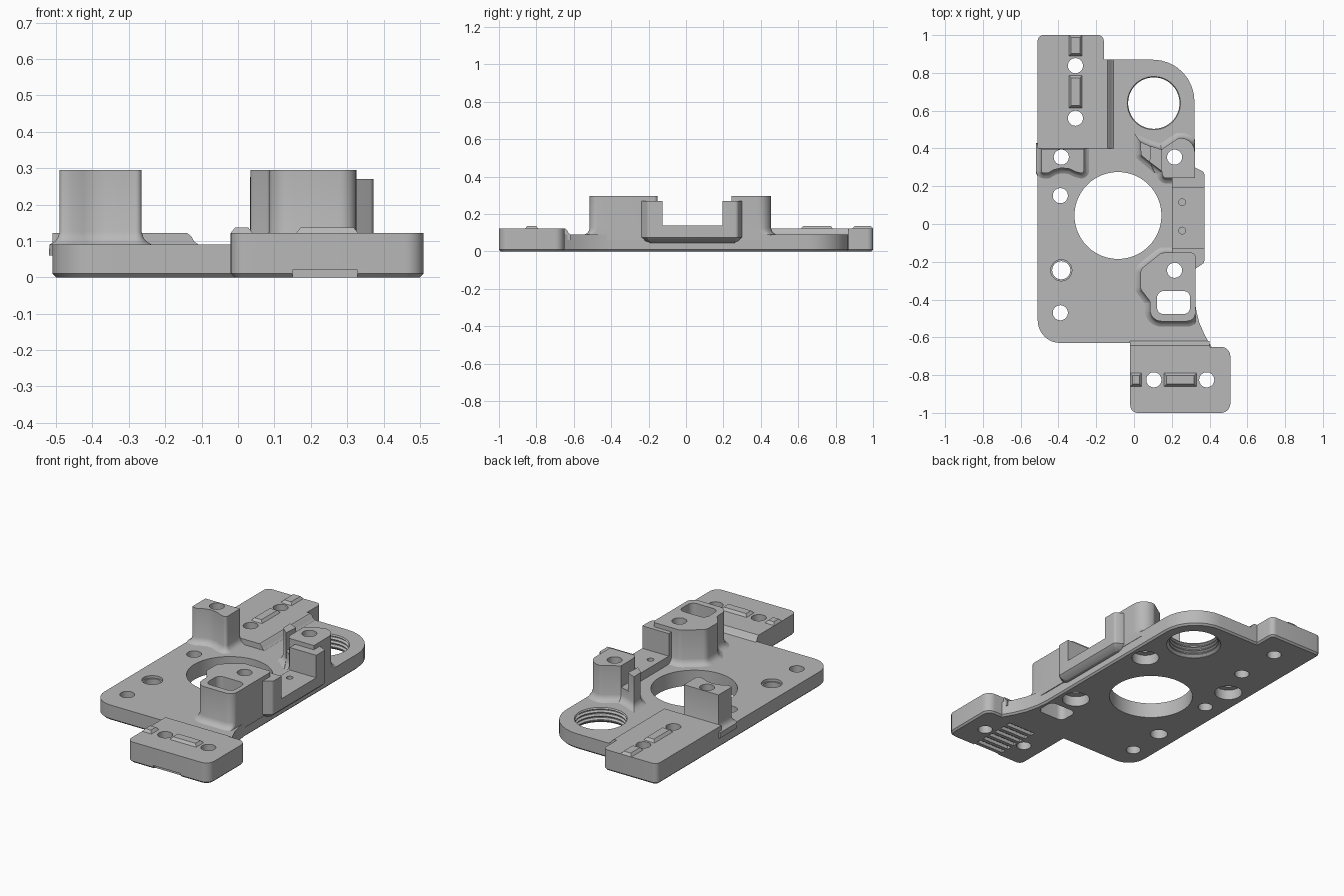
import bpy, bmesh
from math import cos, sin, pi, atan2
from mathutils import Vector

cube = bpy.data.objects.get("Cube")
if cube:
    bpy.data.objects.remove(cube, do_unlink=True)

grey = bpy.data.materials.new("machined_grey")
grey.use_nodes = True
grey.diffuse_color = (0.48, 0.48, 0.48, 1)
grey.node_tree.nodes["Principled BSDF"].inputs["Base Color"].default_value = (0.48, 0.48, 0.48, 1)


def rounded(points, steps=8):
    """Closed outline; a third value on a point is its corner radius."""
    out = []
    for i, p in enumerate(points):
        c = Vector(p[:2])
        r = p[2] if len(p) > 2 else 0
        if not r:
            out.append(c)
            continue
        a = (Vector(points[i - 1][:2]) - c).normalized()
        b = (Vector(points[(i + 1) % len(points)][:2]) - c).normalized()
        half = a.angle(b) / 2
        mid = c + (a + b).normalized() * (r / sin(half))
        reach = r * cos(half) / sin(half)
        s, e = c + a * reach - mid, c + b * reach - mid
        a0 = atan2(s.y, s.x)
        turn = (atan2(e.y, e.x) - a0 + pi) % (2 * pi) - pi
        out += [mid + r * Vector((cos(a0 + turn * k / steps), sin(a0 + turn * k / steps)))
                for k in range(steps + 1)]
    return out


def rect(x0, x1, y0, y1, r=0):
    return rounded([(x0, y0, r), (x1, y0, r), (x1, y1, r), (x0, y1, r)])


def offset(outline, d):
    """Move a counter-clockwise outline outward by d."""
    out = []
    for i, p in enumerate(outline):
        a = (p - outline[i - 1]).normalized()
        b = (outline[(i + 1) % len(outline)] - p).normalized()
        na, nb = Vector((a.y, -a.x)), Vector((b.y, -b.x))
        out.append(p + (na + nb) * (d / max(0.4, 1 + na.dot(nb))))
    return out


def loft(bm, loops):
    rings = [[bm.verts.new(v) for v in loop] for loop in loops]
    n = len(rings[0])
    for lo, hi in zip(rings, rings[1:]):
        for i in range(n):
            j = (i + 1) % n
            bm.faces.new((lo[i], lo[j], hi[j], hi[i]))
    bm.faces.new(rings[0][::-1])
    bm.faces.new(rings[-1])


def add_prism(bm, outline, rings, max_x=9):
    """Stack the outline at (height, outward offset) rings."""
    loft(bm, [[(min(p.x, max_x), p.y, z) for p in offset(outline, d)] for z, d in rings])


def add_bore(bm, x, y, profile, n=48):
    """Turned cutter from (radius, height) pairs."""
    loft(bm, [[(x + r * cos(2 * pi * k / n), y + r * sin(2 * pi * k / n), z) for k in range(n)]
              for r, z in profile])


def finish(name, bm):
    bmesh.ops.recalc_face_normals(bm, faces=bm.faces)
    mesh = bpy.data.meshes.new(name)
    bm.to_mesh(mesh)
    bm.free()
    mesh.materials.append(grey)
    ob = bpy.data.objects.new(name, mesh)
    bpy.context.collection.objects.link(ob)
    return ob


parts = []


def part(name, outline, rings, max_x=9):
    bm = bmesh.new()
    add_prism(bm, outline, rings, max_x)
    parts.append(finish(name, bm))


TOP, PAD, POST = 0.09, 0.122, 0.295
# concave fillet where a post meets the plate
FLARE = [(0.06, 0.03), (0.09, 0.028), (0.097, 0.015), (0.107, 0.006), (0.125, 0)]

# base plate with chamfered lower edge
part("base_plate", rounded([
    (-0.51, -0.63, 0.12), (-0.02, -0.63), (-0.02, -1, 0.04), (0.51, -1, 0.05),
    (0.51, -0.65, 0.05), (0.41, -0.65), (0.375, -0.59), (0.345, -0.52), (0.328, -0.45),
    (0.32, -0.38), (0.32, 0.87, 0.22), (-0.16, 0.87), (-0.16, 1, 0.03), (-0.51, 1, 0.03)]),
    [(0, -0.01), (0.01, 0), (TOP, 0)])

# raised mounting pads and their sloped shoulders
part("front_foot_pad", rounded([(-0.02, -1, 0.04), (0.51, -1, 0.05), (0.51, -0.65, 0.05), (-0.02, -0.65)]),
     [(0.04, 0), (PAD, 0)])
part("rear_pad", rounded([(-0.51, 0.4), (-0.16, 0.4), (-0.16, 1, 0.03), (-0.51, 1, 0.03)]),
     [(0.04, 0), (PAD, 0)])


def shoulder(name, section, shift):
    bm = bmesh.new()
    loft(bm, [section, [Vector(v) + Vector(shift) for v in section]])
    parts.append(finish(name, bm))


SLOPE = [(-0.02, 0.06), (-0.02, PAD), (0.02, PAD), (0.032, 0.112), (0.04, 0.098), (0.052, TOP), (0.052, 0.06)]
shoulder("rear_pad_shoulder", [(-0.16 + d, 0.4, z) for d, z in SLOPE], (0, 0.47, 0))
shoulder("front_foot_shoulder", [(-0.02, -0.66 + d * 0.8, z) for d, z in SLOPE], (0.42, 0, 0))

# locating keys on the pads
for name, box in {"rear_key_long": (-0.345, -0.275, 0.615, 0.785),
                  "rear_key_edge": (-0.345, -0.275, 0.89, 1.0),
                  "foot_key_long": (0.16, 0.33, -0.86, -0.79),
                  "foot_key_edge": (-0.02, 0.04, -0.86, -0.79)}.items():
    part(name, rect(*box), [(0.1, 0), (PAD, 0), (0.137, -0.012)])

# left post with scooped front
part("left_post", rounded([
    (-0.49, 0.27, 0.012), (-0.455, 0.27), (-0.425, 0.287), (-0.385, 0.297), (-0.34, 0.292),
    (-0.31, 0.277), (-0.265, 0.265, 0.015), (-0.265, 0.398), (-0.49, 0.398)]),
    FLARE + [(POST, 0)])

# right front post
part("front_post", rounded([
    (0.035, -0.345, 0.03), (0.085, -0.41, 0.03), (0.085, -0.515, 0.06), (0.325, -0.515, 0.045),
    (0.325, -0.152, 0.02), (0.145, -0.152, 0.04), (0.035, -0.24, 0.04)]),
    FLARE + [(POST, 0)], 0.325)

# right rear post, its fin and the low web between them
part("rear_post", rounded([
    (0.155, 0.243, 0.02), (0.322, 0.243), (0.322, 0.455, 0.075), (0.235, 0.455, 0.03),
    (0.145, 0.395), (0.145, 0.285)]), FLARE + [(POST, 0)], 0.322)
part("rear_fin", rounded([(0.033, 0.435), (0.037, 0.365, 0.015), (0.085, 0.325), (0.09, 0.41)]),
     FLARE + [(0.275, 0)])
part("rear_web", rounded([(0.08, 0.33), (0.16, 0.27), (0.16, 0.39), (0.08, 0.415)]),
     FLARE + [(0.17, 0)])

# side bracket overhanging the plate edge
part("side_bracket", rounded([
    (0.2, -0.24), (0.32, -0.24), (0.372, -0.205, 0.02), (0.372, 0.275, 0.02),
    (0.32, 0.3), (0.2, 0.3)]), [(0.045, -0.045), (0.055, -0.02), (0.075, 0), (0.27, 0)])

# cutter holding every bore, slot and groove
cut = bmesh.new()
LOW, HIGH = -0.1, 0.4
for x, y in [(-0.31, 0.838), (-0.31, 0.56), (-0.39, 0.15), (-0.39, -0.47), (0.105, -0.825), (0.385, -0.825)]:
    add_bore(cut, x, y, [(0.04, LOW), (0.04, HIGH)])
for x, y in [(-0.385, 0.354), (0.215, 0.354), (0.215, -0.245)]:
    add_bore(cut, x, y, [(0.075, LOW), (0.075, 0.06), (0.04, 0.0601), (0.04, HIGH)])
add_bore(cut, -0.385, -0.245, [(0.048, LOW), (0.048, 0.075), (0.056, 0.0751), (0.056, HIGH)])
add_bore(cut, -0.085, 0.045, [(0.23, LOW), (0.23, HIGH)], 96)
thread = [(0.15, LOW), (0.15, 0.002), (0.136, 0.014)]
for k in range(3):
    z = 0.02 + k * 0.022
    thread += [(0.136, z), (0.148, z + 0.007), (0.148, z + 0.011), (0.136, z + 0.018)]
add_bore(cut, 0.105, 0.64, thread + [(0.142, 0.092), (0.142, HIGH)], 72)
for y in (0.115, -0.035):
    add_bore(cut, 0.255, y, [(0.018, 0.1), (0.018, 0.139)], 24)
add_prism(cut, rect(0.122, 0.297, -0.477, -0.355, 0.035), [(LOW, 0), (HIGH, 0)])
for k in range(7):
    y = -1.01 + k * 0.05
    add_prism(cut, rect(0.15, 0.328, y, y + 0.028), [(LOW, 0), (0.02, 0)])
cutter = finish("bore_cutter", cut)

# separate cutter for the bracket channel
chan = bmesh.new()
add_prism(chan, rect(0.1, 0.5, -0.126, 0.194), [(0.138, 0), (HIGH, 0)])
channel = finish("channel_cutter", chan)

for ob in parts:
    bpy.ops.object.select_all(action="DESELECT")
    bpy.context.view_layer.objects.active = ob
    ob.select_set(True)
    for tool in ([channel, cutter] if ob.name == "side_bracket" else [cutter]):
        mod = ob.modifiers.new("cut", "BOOLEAN")
        mod.operation, mod.solver, mod.object = "DIFFERENCE", "EXACT", tool
        bpy.ops.object.modifier_apply(modifier=mod.name)
    bpy.ops.object.shade_smooth_by_angle(angle=pi / 6)

for tool in (cutter, channel):
    bpy.data.objects.remove(tool, do_unlink=True)
